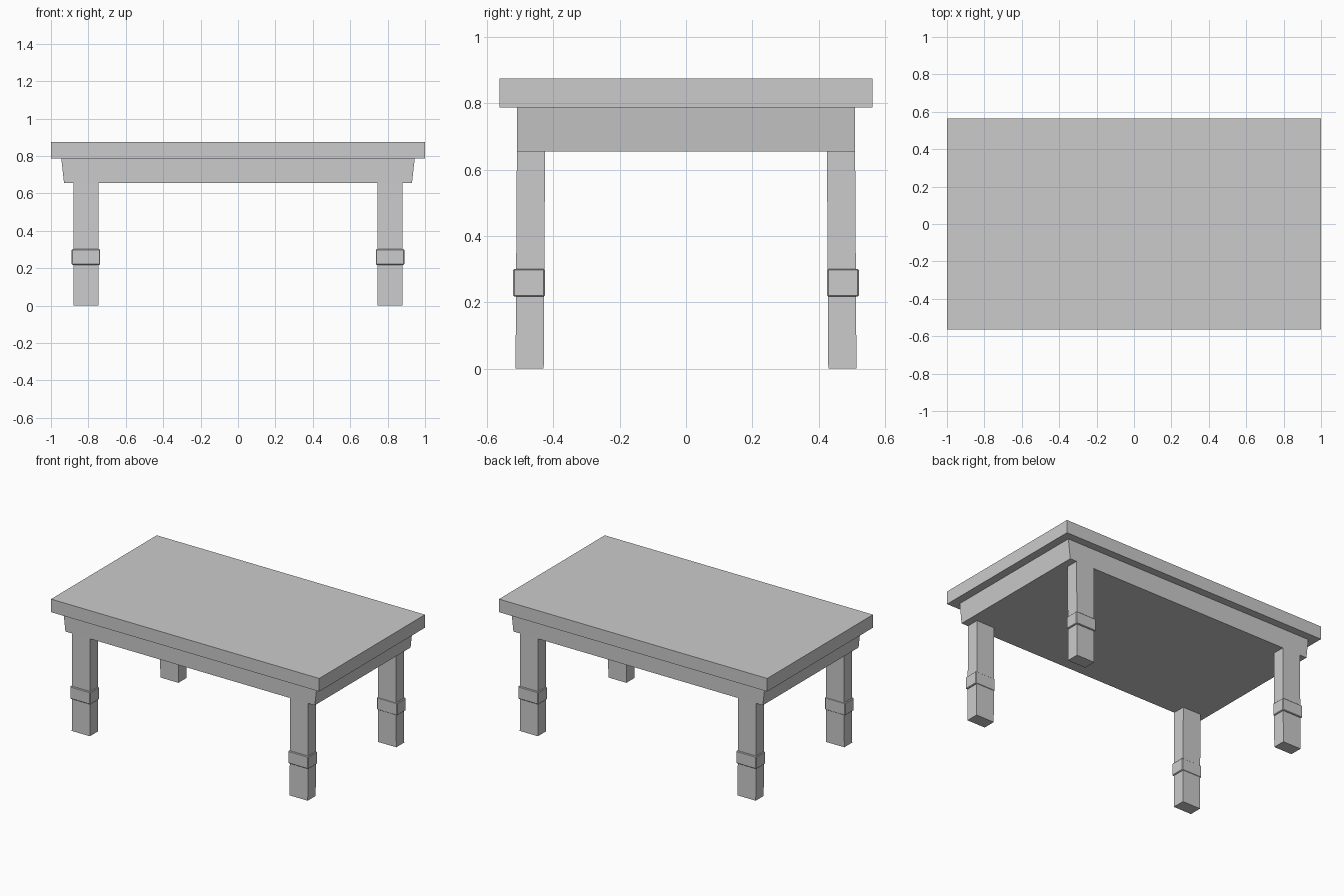
import bpy
import bmesh

if "Cube" in bpy.data.objects:
    bpy.data.objects.remove(bpy.data.objects["Cube"])


def block(name, low, high, mirror=False, chamfer=0):
    """Box between two rectangles, each given as (x0, x1, y0, y1, z)."""
    bm = bmesh.new()
    rings = []
    for x0, x1, y0, y1, z in (low, high):
        rings.append([bm.verts.new((x, y, z)) for x, y in
                      ((x0, y0), (x1, y0), (x1, y1), (x0, y1))])
    a, b = rings
    bm.faces.new(a[::-1])
    bm.faces.new(b)
    for i in range(4):
        j = (i + 1) % 4
        bm.faces.new((a[i], a[j], b[j], b[i]))
    mesh = bpy.data.meshes.new(name)
    bm.to_mesh(mesh)
    bm.free()
    obj = bpy.data.objects.new(name, mesh)
    bpy.context.collection.objects.link(obj)
    if chamfer:
        bevel = obj.modifiers.new("chamfer", 'BEVEL')
        bevel.width = chamfer
        bevel.segments = 1
    if mirror:
        mod = obj.modifiers.new("four_corners", 'MIRROR')
        mod.use_axis = (True, True, False)
    return obj


# Table top slab
block("table_top", (-1, 1, -0.563, 0.563, 0.787), (-1, 1, -0.563, 0.563, 0.875))

# Solid apron, ends flaring outward towards the top
block("apron", (-0.93, 0.93, -0.51, 0.51, 0.655), (-0.945, 0.945, -0.51, 0.51, 0.787))

# Four legs, leaning very slightly, flush with the apron
block("legs", (0.745, 0.88, -0.514, -0.429, 0), (0.745, 0.88, -0.51, -0.425, 0.655), mirror=True)

# Raised collars around the legs
block("leg_collars", (0.737, 0.889, -0.521, -0.425, 0.217),
      (0.737, 0.889, -0.521, -0.425, 0.301), mirror=True, chamfer=0.004)
